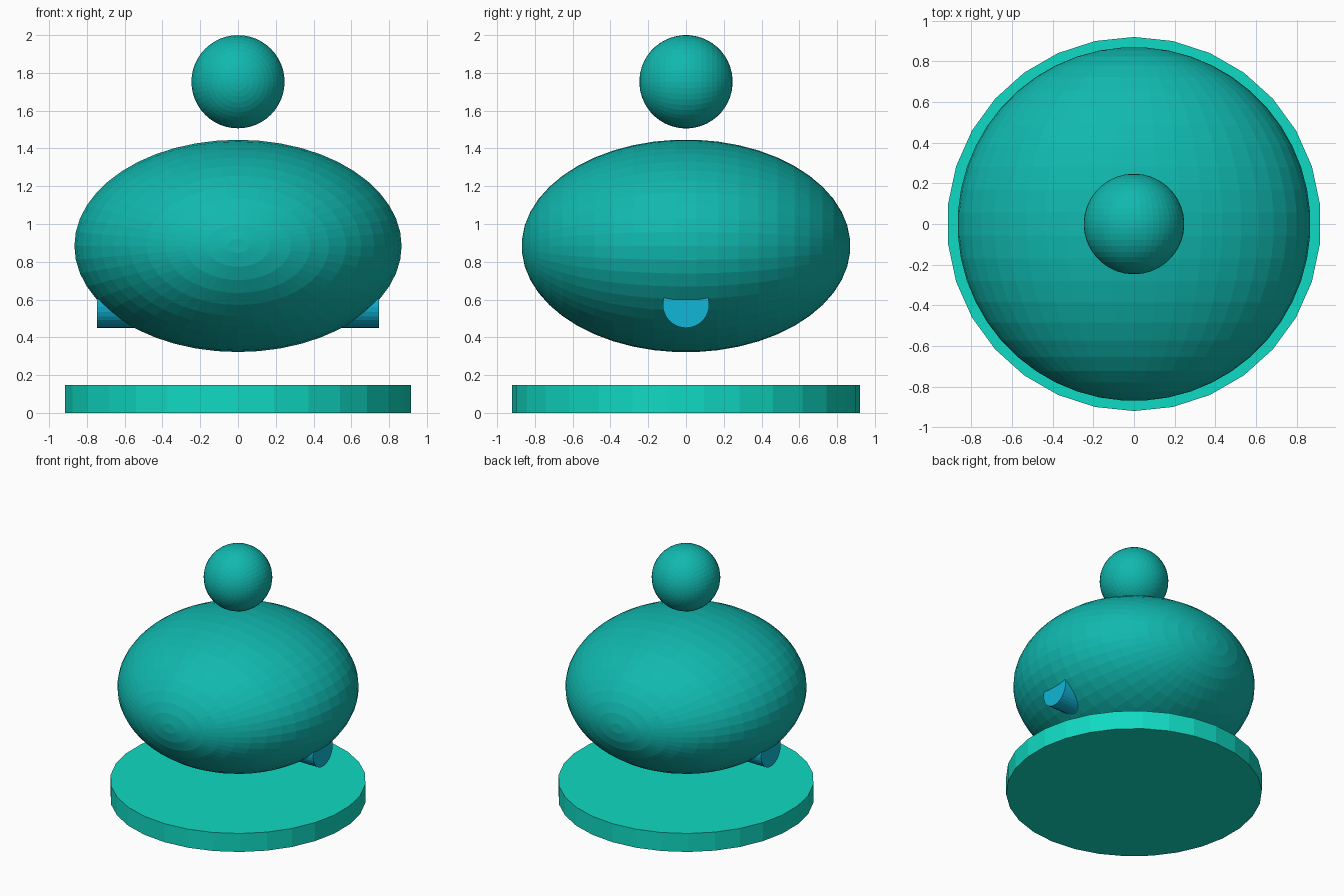
import bpy, math
from mathutils import Matrix

if "Cube" in bpy.data.objects:
    bpy.data.objects.remove(bpy.data.objects["Cube"])


def material(name, rgb):
    m = bpy.data.materials.new(name)
    lin = [((c / 255 + 0.055) / 1.055) ** 2.4 if c > 10 else c / 255 / 12.92 for c in rgb]
    m.diffuse_color = (*lin, 1)
    m.use_nodes = True
    m.node_tree.nodes["Principled BSDF"].inputs["Base Color"].default_value = m.diffuse_color
    return m


def lathe(name, profile, sides, mat, matrix):
    """Spin (radius, height) rings about local z, with flat end caps."""
    verts, faces = [], []
    for r, h in profile:
        for j in range(sides):
            a = 2 * math.pi * j / sides
            verts.append((r * math.cos(a), r * math.sin(a), h))
    for i in range(len(profile) - 1):
        for j in range(sides):
            k = (j + 1) % sides
            faces.append((i * sides + j, i * sides + k,
                          (i + 1) * sides + k, (i + 1) * sides + j))
    last = (len(profile) - 1) * sides
    faces.append(tuple(reversed(range(sides))))
    faces.append(tuple(range(last, last + sides)))
    mesh = bpy.data.meshes.new(name)
    mesh.from_pydata(verts, [], faces)
    mesh.transform(matrix)
    mesh.materials.append(mat)
    ob = bpy.data.objects.new(name, mesh)
    bpy.context.collection.objects.link(ob)
    return ob


def ball_profile(rings):
    angles = [math.pi * (i + 0.5) / rings for i in range(rings)]
    return [(math.sin(a), -math.cos(a)) for a in angles]


teal = material("teal", (16, 184, 175))
mint = material("bright teal", (16, 218, 195))
blue = material("cyan blue", (17, 182, 215))

lay_y = Matrix.Rotation(math.radians(90), 4, 'X')   # local z axis to y
lay_x = Matrix.Rotation(math.radians(90), 4, 'Y')   # local z axis to x

# Round base plate
lathe("base_plate", [(0.92, 0), (0.92, 0.147)], 30, mint,
      Matrix.Rotation(math.radians(90), 4, 'Z'))

# Flattened body, with its poles at front and back
lathe("body", ball_profile(24), 48, teal,
      Matrix.Translation((0, 0, 0.884)) @ Matrix.Diagonal((0.868, 0.87, 0.563, 1)) @ lay_y)

# Floating ball on top
lathe("top_ball", ball_profile(24), 48, teal,
      Matrix.Translation((0, 0, 1.753)) @ Matrix.Scale(0.247, 4) @ lay_y)

# Rod running sideways through the body
lathe("cross_rod", [(0.123, -0.746), (0.123, 0.746)], 30, blue,
      Matrix.Translation((0, 0, 0.573)) @ lay_x)
